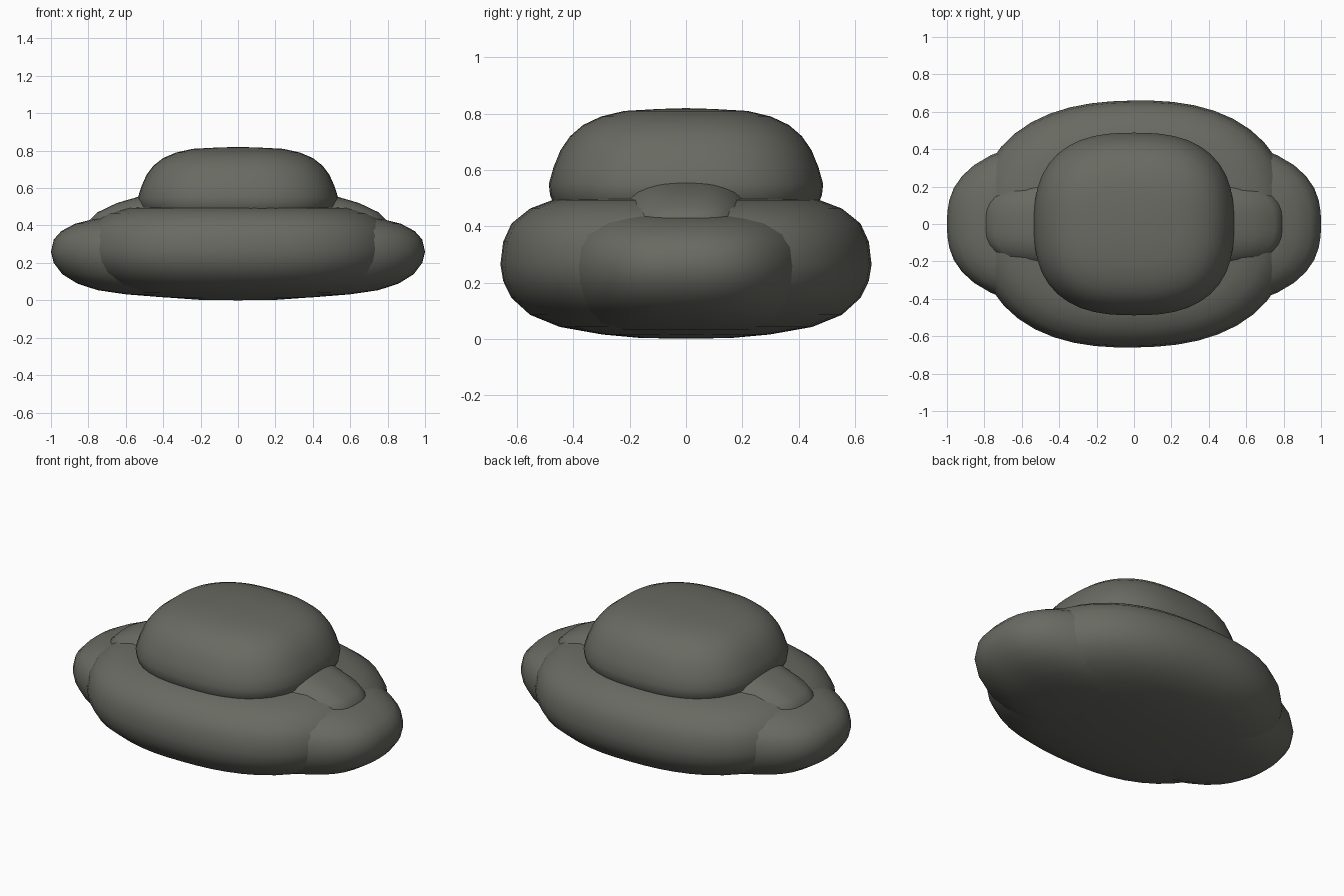
import bpy
import bmesh
from math import cos, sin, tau, radians

cube = bpy.data.objects.get("Cube")
if cube:
    bpy.data.objects.remove(cube)

STONE = (0.14, 0.145, 0.122, 1)
stone = bpy.data.materials.new("grey stone")
stone.use_nodes = True
stone.diffuse_color = STONE
bsdf = stone.node_tree.nodes["Principled BSDF"]
bsdf.inputs["Base Color"].default_value = STONE
bsdf.inputs["Roughness"].default_value = 0.8


def pebble(name, half_x, half_y, power, profile, turn=0, segments=48):
    """Rounded stone: (scale, height) profile swept round a superellipse plan."""
    bm = bmesh.new()
    rings = []
    for scale, z in profile[1:-1]:
        ring = []
        for i in range(segments):
            c, s = cos(tau * i / segments), sin(tau * i / segments)
            r = scale / (abs(c) ** power + abs(s) ** power) ** (1 / power)
            ring.append(bm.verts.new((half_x * r * c, half_y * r * s, z)))
        rings.append(ring)
    bottom = bm.verts.new((0, 0, profile[0][1]))
    top = bm.verts.new((0, 0, profile[-1][1]))
    for i in range(segments):
        j = (i + 1) % segments
        bm.faces.new((bottom, rings[0][j], rings[0][i]))
        bm.faces.new((top, rings[-1][i], rings[-1][j]))
        for low, high in zip(rings, rings[1:]):
            bm.faces.new((low[i], low[j], high[j], high[i]))
    for face in bm.faces:
        face.smooth = True
    mesh = bpy.data.meshes.new(name)
    bm.to_mesh(mesh)
    bm.free()
    mesh.materials.append(stone)
    obj = bpy.data.objects.new(name, mesh)
    obj.rotation_euler.z = radians(turn)
    bpy.context.collection.objects.link(obj)
    return obj


# Wide main stone
pebble("base_stone", 0.84, 0.66, 2.4, [
    (0, 0), (0.25, 0.003), (0.45, 0.015), (0.68, 0.042), (0.84, 0.085),
    (0.94, 0.145), (0.985, 0.205), (1, 0.265), (0.985, 0.345),
    (0.94, 0.41), (0.84, 0.463), (0.72, 0.493), (0.4, 0.51), (0, 0.52)], turn=1)

# Long stone whose ends stick out to the left and right
pebble("side_lobes", 1.0, 0.48, 2.6, [
    (0, 0.003), (0.4, 0.016), (0.6, 0.032), (0.75, 0.054), (0.86, 0.09),
    (0.94, 0.14), (0.985, 0.2), (1, 0.26), (0.985, 0.325), (0.945, 0.37),
    (0.87, 0.41), (0.77, 0.435), (0.4, 0.46), (0, 0.47)])

# Narrow ridge between the base and the dome
pebble("middle_ridge", 0.8, 0.27, 3, [
    (0, 0.3), (0.9, 0.32), (1, 0.38), (0.99, 0.43), (0.94, 0.47),
    (0.81, 0.52), (0.66, 0.555), (0.35, 0.585), (0, 0.6)])

# Rounded stone on top
pebble("top_dome", 0.535, 0.488, 2.6, [
    (0, 0.4), (0.8, 0.42), (0.95, 0.46), (0.99, 0.51), (1, 0.55),
    (0.965, 0.61), (0.915, 0.67), (0.845, 0.72), (0.75, 0.76), (0.62, 0.79),
    (0.45, 0.81), (0.2, 0.817), (0, 0.82)])
